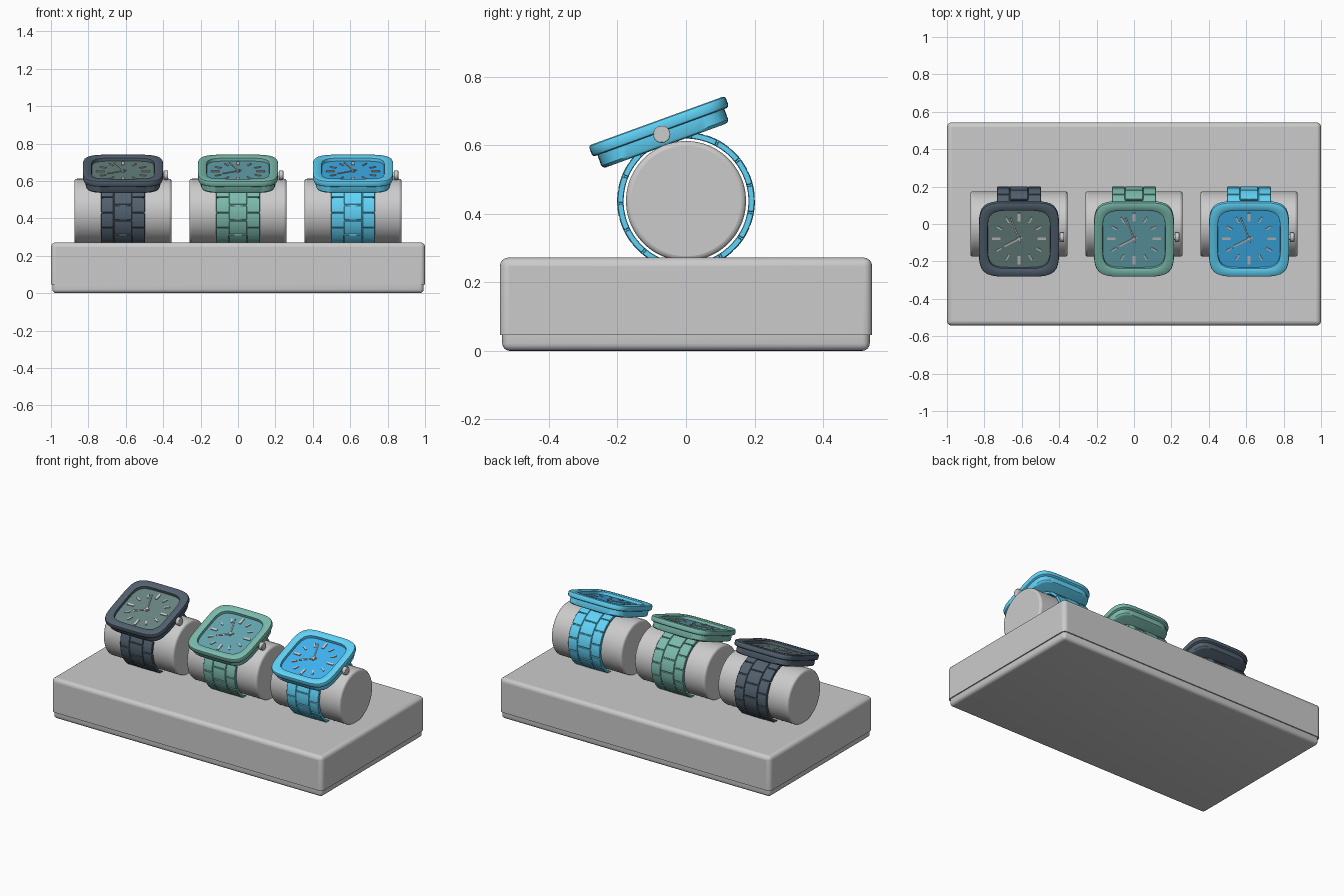
import bpy, bmesh
from math import sin, cos, pi, radians
from mathutils import Matrix

if "Cube" in bpy.data.objects:
    bpy.data.objects.remove(bpy.data.objects["Cube"])


def material(name, rgb):
    m = bpy.data.materials.new(name)
    m.diffuse_color = (*rgb, 1)
    m.use_nodes = True
    m.node_tree.nodes["Principled BSDF"].inputs["Base Color"].default_value = m.diffuse_color
    return m


def finish(name, bm, mat=None, matrix=None, bevel=0, segments=3):
    bmesh.ops.recalc_face_normals(bm, faces=bm.faces)
    me = bpy.data.meshes.new(name)
    bm.to_mesh(me)
    bm.free()
    ob = bpy.data.objects.new(name, me)
    bpy.context.collection.objects.link(ob)
    if matrix:
        ob.matrix_world = matrix
    if mat:
        me.materials.append(mat)
    if bevel:
        b = ob.modifiers.new("bevel", 'BEVEL')
        b.width, b.segments, b.limit_method = bevel, segments, 'ANGLE'
    bpy.ops.object.select_all(action='DESELECT')
    bpy.context.view_layer.objects.active = ob
    ob.select_set(True)
    bpy.ops.object.shade_smooth_by_angle(angle=radians(35))
    return ob


def add_box(bm, size, matrix):
    bmesh.ops.create_cube(bm, size=1, matrix=matrix @ Matrix.Diagonal((*size, 1)))


def add_cylinder_x(bm, radius, x0, x1, z=0, sides=64):
    m = Matrix.Translation(((x0 + x1) / 2, 0, z)) @ Matrix.Rotation(pi / 2, 4, 'Y')
    bmesh.ops.create_cone(bm, cap_ends=True, segments=sides, radius1=radius,
                          radius2=radius, depth=x1 - x0, matrix=m)


def squircle(bm, hx, hy, z, n=72, e=5.0):
    ring = []
    for i in range(n):
        a = 2 * pi * i / n
        r = (abs(cos(a)) ** e + abs(sin(a)) ** e) ** (-1 / e)
        ring.append(bm.verts.new((hx * r * cos(a), hy * r * sin(a), z)))
    return ring


def loft(profile, closed):
    """Stack of squircles; closed joins last to first, otherwise ends are capped."""
    bm = bmesh.new()
    rings = [squircle(bm, *p) for p in profile]
    pairs = list(zip(rings, rings[1:]))
    if closed:
        pairs.append((rings[-1], rings[0]))
    else:
        bm.faces.new(rings[0])
        bm.faces.new(rings[-1])
    for a, b in pairs:
        for i in range(len(a)):
            j = (i + 1) % len(a)
            bm.faces.new((a[i], a[j], b[j], b[i]))
    return bm


def add_arc(bm, a0, a1, r0, r1, x0, x1, steps):
    """Curved block around the x axis, angles in degrees from +y."""
    prev = None
    for i in range(steps + 1):
        a = radians(a0 + (a1 - a0) * i / steps)
        cur = [bm.verts.new((x, r * cos(a), r * sin(a)))
               for x, r in ((x0, r0), (x1, r0), (x1, r1), (x0, r1))]
        if prev:
            for k in range(4):
                bm.faces.new((prev[k], prev[(k + 1) % 4], cur[(k + 1) % 4], cur[k]))
        else:
            bm.faces.new(cur)
        prev = cur
    bm.faces.new(prev)


# Display base: upper block and slightly inset foot
bm = bmesh.new()
add_box(bm, (2, 1.086, 0.226), Matrix.Translation((0, 0, 0.159)))
top = finish("display_base", bm)
bm = bmesh.new()
bm.from_mesh(top.data)
edges = [e for e in bm.edges if max(v.co.z for v in e.verts) > 0.2]
bmesh.ops.bevel(bm, geom=edges, offset=0.025, segments=4, profile=0.5, affect='EDGES')
bm.to_mesh(top.data)
bm.free()
bm = bmesh.new()
add_box(bm, (1.986, 1.072, 0.05), Matrix.Translation((0, 0, 0.025)))
edges = [e for e in bm.edges if min(v.co.z for v in e.verts) < 0.01]
bmesh.ops.bevel(bm, geom=edges, offset=0.022, segments=4, profile=0.5, affect='EDGES')
finish("base_foot", bm)
bpy.context.view_layer.objects.active = top
top.select_set(True)
bpy.ops.object.shade_smooth_by_angle(angle=radians(35))

AXIS_Z, HEAD = 0.437, 0.207
BAND_PITCH = 24


def watch(tag, cx, case_rgb, dial_rgb):
    case_mat = material(tag + "_case", case_rgb)
    dial_mat = material(tag + "_dial", dial_rgb)

    # Holder roll
    bm = bmesh.new()
    add_cylinder_x(bm, 0.175, -0.26, 0.26, sides=96)
    finish(tag + "_holder", bm, None, Matrix.Translation((cx, 0, AXIS_Z)), 0.014)

    frame = Matrix.Translation((cx, 0, AXIS_Z)) @ Matrix.Rotation(radians(20), 4, 'X')
    head = frame @ Matrix.Translation((0, 0, HEAD))

    # Bracelet: core strip plus staggered links
    bm = bmesh.new()
    add_arc(bm, 110, 430, 0.184, 0.194, -0.104, 0.104, 64)
    finish(tag + "_band_core", bm, case_mat, frame)
    bm = bmesh.new()
    half = BAND_PITCH / 2 - 0.7
    for k in range(14):
        a = 114 + BAND_PITCH * k
        add_arc(bm, a - half, a + half, 0.182, 0.201, -0.047, 0.047, 5)
        if k < 13:
            b = a + BAND_PITCH / 2
            add_arc(bm, b - half, b + half, 0.182, 0.200, 0.050, 0.117, 5)
            add_arc(bm, b - half, b + half, 0.182, 0.200, -0.117, -0.050, 5)
    finish(tag + "_band_links", bm, case_mat, frame, 0.002, 1)

    # Case body and bezel
    finish(tag + "_case", loft([(0.188, 0.185, -0.035), (0.196, 0.193, -0.032),
                                (0.200, 0.197, -0.026), (0.200, 0.197, 0.010)],
                               False), case_mat, head)
    finish(tag + "_bezel", loft([(0.160, 0.157, 0.007), (0.208, 0.205, 0.007),
                                 (0.213, 0.210, 0.010), (0.215, 0.212, 0.016),
                                 (0.215, 0.212, 0.034), (0.213, 0.210, 0.039),
                                 (0.208, 0.205, 0.042), (0.176, 0.173, 0.042),
                                 (0.168, 0.165, 0.037), (0.166, 0.163, 0.012)],
                                True), case_mat, head)

    # Dial plate
    finish(tag + "_dial", loft([(0.168, 0.165, 0.008), (0.168, 0.165, 0.020)],
                               False), dial_mat, head)

    # Hour markers, longer at the quarters
    bm = bmesh.new()
    for h in range(12):
        big = h % 3 == 0
        size = (0.014, 0.046, 0.006) if big else (0.009, 0.034, 0.006)
        add_box(bm, size, Matrix.Rotation(-h * pi / 6, 4, 'Z') @
                Matrix.Translation((0, 0.122, 0.022)))
    finish(tag + "_hour_markers", bm, None, head)

    # Hands and centre pin
    bm = bmesh.new()
    for angle, length, width, z in ((118, 0.090, 0.010, 0.025), (20, 0.128, 0.008, 0.028)):
        add_box(bm, (width, length + 0.02, 0.003),
                Matrix.Rotation(radians(angle), 4, 'Z') @
                Matrix.Translation((0, length / 2 - 0.01, z)))
    bmesh.ops.create_cone(bm, cap_ends=True, segments=24, radius1=0.011, radius2=0.011,
                          depth=0.012, matrix=Matrix.Translation((0, 0, 0.026)))
    finish(tag + "_hands", bm, None, head)

    # Crown with stem
    bm = bmesh.new()
    add_cylinder_x(bm, 0.014, 0.19, 0.225, sides=24)
    add_cylinder_x(bm, 0.025, 0.218, 0.242, sides=32)
    finish(tag + "_crown", bm, None, head, 0.003, 2)


watch("slate_watch", -0.615, (0.085, 0.12, 0.16), (0.14, 0.235, 0.22))
watch("green_watch", 0.0, (0.20, 0.50, 0.42), (0.13, 0.38, 0.44))
watch("blue_watch", 0.615, (0.12, 0.66, 0.95), (0.05, 0.46, 0.90))
